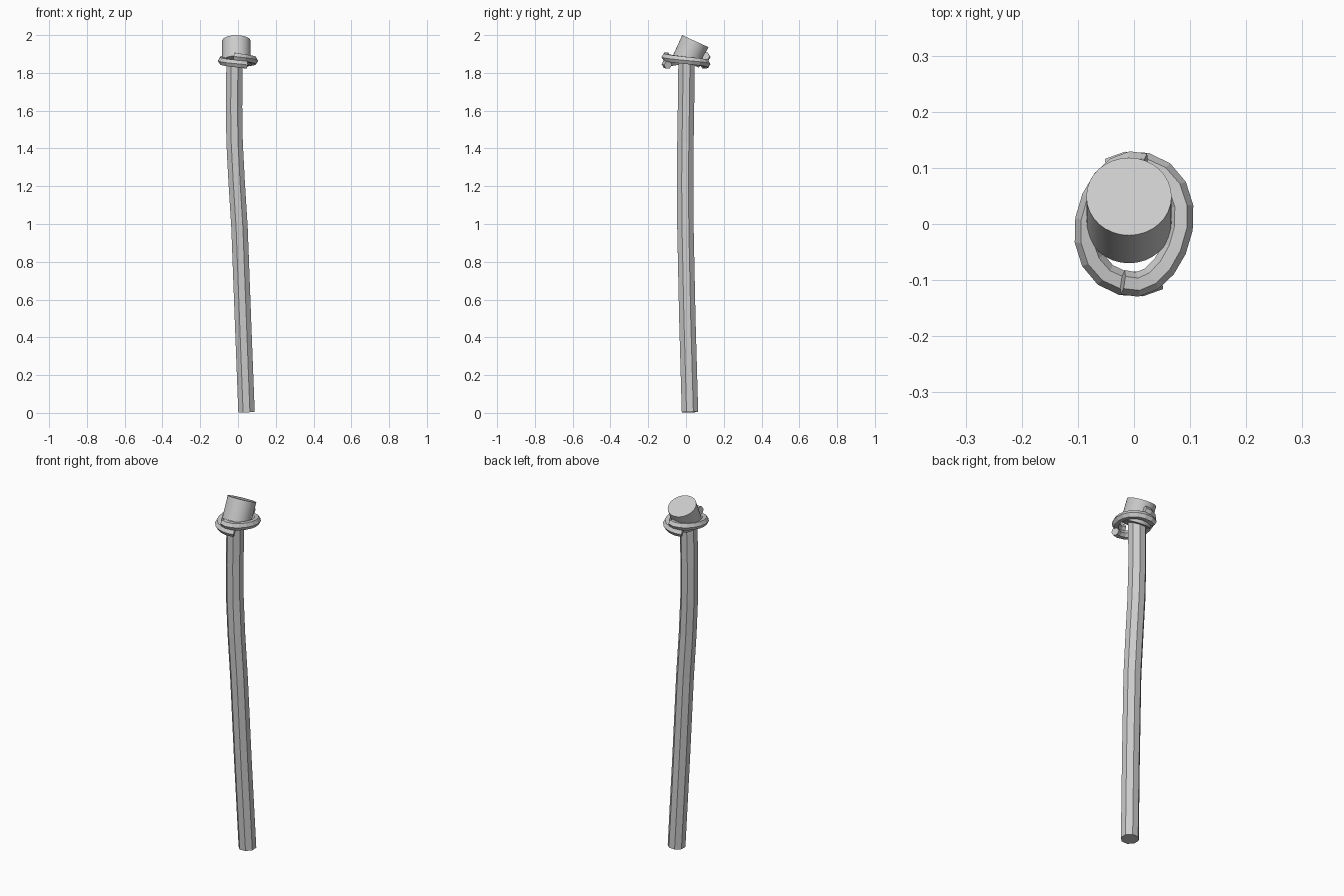
import bpy, bmesh, math
from mathutils import Vector, Matrix

if "Cube" in bpy.data.objects:
    bpy.data.objects.remove(bpy.data.objects["Cube"])


def tube(name, points, radius, sides, turn=0.0):
    """Sweep a flat-faced polygon section along a path, with closed ends."""
    pts = [Vector(p) for p in points]
    bm = bmesh.new()
    rings = []
    ref = Vector((1, 0, 0)) if abs((pts[1] - pts[0]).normalized().z) > 0.8 else Vector((0, 0, 1))
    for i, p in enumerate(pts):
        t = (pts[min(i + 1, len(pts) - 1)] - pts[max(i - 1, 0)]).normalized()
        u = (ref - t * ref.dot(t)).normalized()
        v = t.cross(u)
        angles = [turn + 2 * math.pi * k / sides for k in range(sides)]
        rings.append([bm.verts.new(p + radius * (u * math.cos(a) + v * math.sin(a))) for a in angles])
    for a, b in zip(rings, rings[1:]):
        for k in range(sides):
            n = (k + 1) % sides
            bm.faces.new((a[k], a[n], b[n], b[k]))
    bm.faces.new(rings[0][::-1])
    bm.faces.new(rings[-1])
    bmesh.ops.recalc_face_normals(bm, faces=bm.faces)
    mesh = bpy.data.meshes.new(name)
    bm.to_mesh(mesh)
    bm.free()
    ob = bpy.data.objects.new(name, mesh)
    bpy.context.collection.objects.link(ob)
    return ob


# Gently bent eight-sided shaft
tube("shaft", [(0.045, 0.021, 0.004), (0.026, 0.007, 0.5), (0.008, -0.003, 0.98),
               (-0.007, -0.005, 1.22), (-0.018, -0.003, 1.43), (-0.021, 0.0, 1.62),
               (-0.018, 0.003, 1.87)], 0.047, 8, math.pi / 8)

# Tilted cylindrical head
tilt = math.radians(24.5)
axis = Vector((0, math.sin(tilt), math.cos(tilt)))
top = Vector((-0.009, 0.049, 1.968))
length = 0.12
bpy.ops.mesh.primitive_cylinder_add(vertices=32, radius=0.076, depth=length,
                                    location=top - axis * length / 2, rotation=(-tilt, 0, 0))
head = bpy.context.object
head.name = "head"
bpy.ops.object.shade_smooth_by_angle(angle=math.radians(30))

# Two overlapping half-turn bindings, each spiralling down around the head
steps = 11
path = []
for i in range(steps + 1):
    f = i / steps
    a = math.radians(-106 + 224 * f)
    path.append(Vector((0.084 * math.cos(a) + 0.012 * math.sin(a) * math.cos(a),
                        0.108 * math.sin(a), 1.888 - 0.046 * f)))
half_turn = Matrix.Rotation(math.pi, 4, 'Z')
tube("binding_right", path, 0.022, 6, math.pi / 6)
tube("binding_left", [half_turn @ p for p in path], 0.022, 6, math.pi / 6)
